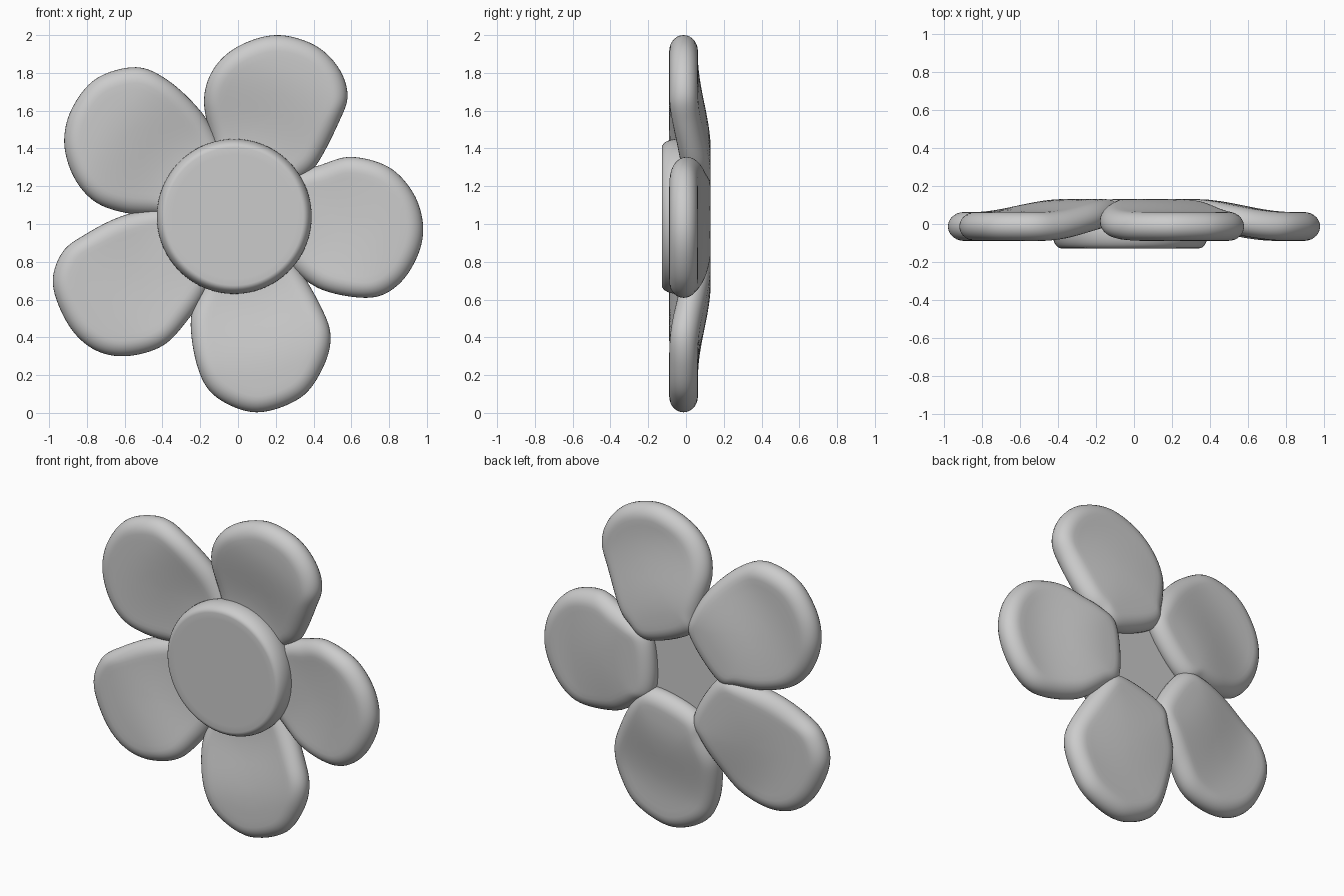
import bpy, bmesh, math
from mathutils import Vector

if "Cube" in bpy.data.objects:
    bpy.data.objects.remove(bpy.data.objects["Cube"])

CENTER = Vector((-0.02, 1.04))      # flower centre in the x-z plane


def smooth_loop(pts, steps=8):
    """Closed Catmull-Rom curve through the points."""
    out, n = [], len(pts)
    for i in range(n):
        a, b, c, d = (pts[(i + k) % n] for k in (-1, 0, 1, 2))
        for s in range(steps):
            t = s / steps
            out.append(0.5 * (2 * b + (c - a) * t + (2 * a - 5 * b + 4 * c - d) * t * t
                              + (3 * b - a - 3 * c + d) * t ** 3))
    return out


def bend(p):
    """Petals lean backwards near the flower centre."""
    t = min(1, max(0, (0.85 - (p - CENTER).length) / 0.5))
    return 0.068 * t * t * (3 - 2 * t)


def pillow(name, outline, y_mid, half, edge, bent):
    """Flat slab with a rounded rim, made of rings from front to back."""
    mid = sum(outline, Vector((0, 0))) / len(outline)
    rim = [(edge * (1 - math.cos(a)), math.sin(a), 1)
           for a in (math.radians(-90 + 180 * k / 14) for k in range(15))]
    inner = (0.15, 0.35, 0.55, 0.75, 0.9)
    rings = ([(edge, -1, f) for f in inner] + rim
             + [(edge, 1, f) for f in reversed(inner)])
    bm = bmesh.new()

    def vert(p, side):
        return bm.verts.new((p.x, y_mid + half * side + (bend(p) if bent else 0), p.y))

    loops = []
    for inset, side, f in rings:
        loop = []
        for q in outline:
            d = q - mid
            loop.append(vert(mid + d * (1 - inset / d.length) * f, side))
        loops.append(loop)
    n = len(outline)
    for a, b in zip(loops, loops[1:]):
        for i in range(n):
            bm.faces.new((a[i], a[(i + 1) % n], b[(i + 1) % n], b[i]))
    for loop, side in ((loops[0], -1), (loops[-1], 1)):
        c = vert(mid, side)
        for i in range(n):
            bm.faces.new((c, loop[i], loop[(i + 1) % n]))
    bmesh.ops.recalc_face_normals(bm, faces=bm.faces)
    for face in bm.faces:
        face.smooth = True
    mesh = bpy.data.meshes.new(name)
    bm.to_mesh(mesh)
    bm.free()
    ob = bpy.data.objects.new(name, mesh)
    bpy.context.collection.objects.link(ob)
    return ob


# Petals: axis angle and the visible outer outline (x, z)
petals = {
    "petal_right": (-4, [(.45, .65), (.7, .61), (.85, .68), (.95, .83), (.98, .99),
                         (.93, 1.16), (.8, 1.3), (.6, 1.355), (.43, 1.31)]),
    "petal_top": (68, [(.42, 1.32), (.53, 1.53), (.58, 1.68), (.53, 1.83), (.4, 1.95),
                       (.2, 2.0), (0, 1.94), (-.13, 1.82), (-.18, 1.65)]),
    "petal_upper_left": (140, [(-.2, 1.6), (-.37, 1.76), (-.54, 1.83), (-.75, 1.77),
                               (-.88, 1.61), (-.92, 1.43), (-.87, 1.25), (-.76, 1.12), (-.6, 1.06)]),
    "petal_lower_left": (212, [(-.62, 1.04), (-.8, .95), (-.93, .85), (-.98, .68), (-.9, .47),
                               (-.77, .34), (-.6, .3), (-.4, .355), (-.26, .5)]),
    "petal_bottom": (284, [(-.25, .49), (-.21, .23), (-.11, .08), (.1, .003), (.33, .08),
                           (.45, .24), (.49, .41), (.43, .58)]),
}
# Inner end shared by all petals (along axis, across axis)
root = [(.31, .25), (.215, .18), (.19, 0), (.215, -.18), (.31, -.25)]

for name, (angle, outer) in petals.items():
    a = math.radians(angle)
    axis, side = Vector((math.cos(a), math.sin(a))), Vector((-math.sin(a), math.cos(a)))
    pts = [Vector(p) for p in outer] + [CENTER + axis * r + side * t for r, t in root]
    pillow(name, smooth_loop(pts), -0.013, 0.076, 0.085, True)

# Round centre disc
disc = [CENTER + 0.41 * Vector((math.cos(k * math.tau / 96), math.sin(k * math.tau / 96)))
        for k in range(96)]
pillow("center_disc", disc, -0.045, 0.083, 0.045, False)
